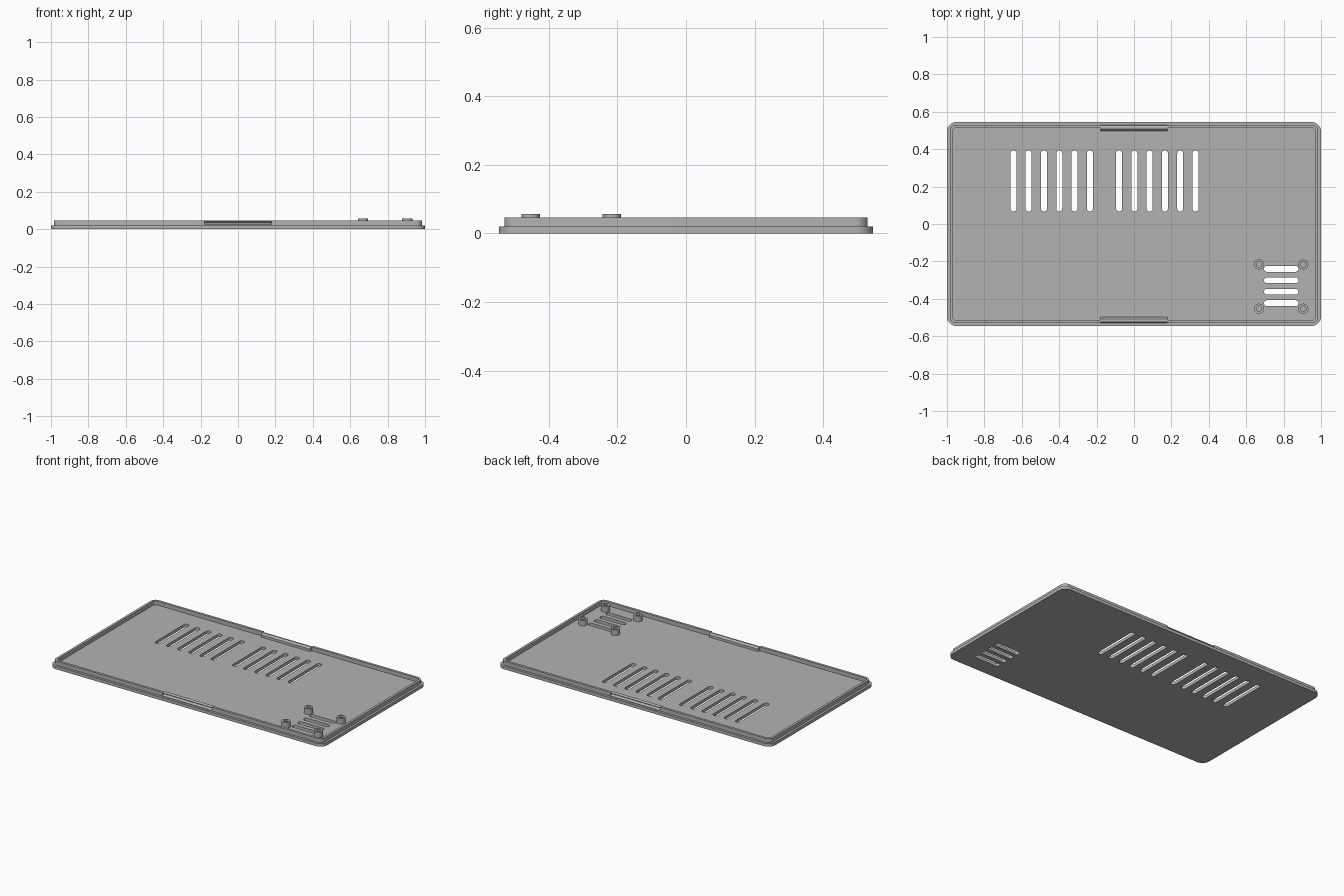
import bpy
from math import cos, sin, pi

if "Cube" in bpy.data.objects:
    bpy.data.objects.remove(bpy.data.objects["Cube"])

grey = bpy.data.materials.new("plain grey")
grey.use_nodes = True
grey.diffuse_color = (0.45, 0.45, 0.45, 1)
grey.node_tree.nodes["Principled BSDF"].inputs["Base Color"].default_value = grey.diffuse_color

FLOOR, RIM_TOP, BOSS_TOP, TAB = 0.02, 0.046, 0.057, 0.18


def rounded(cx, cy, hx, hy, r, steps=8):
    """Rounded rectangle outline, starting at the lower right corner."""
    pts = []
    for q, (sx, sy) in enumerate([(1, -1), (1, 1), (-1, 1), (-1, -1)]):
        for i in range(steps + 1):
            a = (q - 1 + i / steps) * pi / 2
            pts.append((cx + sx * (hx - r) + r * cos(a), cy + sy * (hy - r) + r * sin(a)))
    return pts


def extrude(name, outlines, z0, z1):
    """Flat solid from outlines; inner outlines become holes."""
    curve = bpy.data.curves.new(name, "CURVE")
    curve.dimensions = "2D"
    curve.fill_mode = "BOTH"
    curve.extrude = (z1 - z0) / 2
    for pts in outlines:
        spline = curve.splines.new("POLY")
        spline.points.add(len(pts) - 1)
        for p, (x, y) in zip(spline.points, pts):
            p.co = (x, y, 0, 1)
        spline.use_cyclic_u = True
    curve.materials.append(grey)
    obj = bpy.data.objects.new(name, curve)
    obj.location.z = (z0 + z1) / 2
    bpy.context.collection.objects.link(obj)
    bpy.ops.object.select_all(action="DESELECT")
    obj.select_set(True)
    bpy.context.view_layer.objects.active = obj
    bpy.ops.object.convert(target="MESH")
    bpy.ops.object.shade_smooth_by_angle(angle=0.6)
    return bpy.context.object


# Base plate with two banks of long vents and one small group of cross vents
vents = [rounded(start + i * 0.0818, 0.23, 0.016, 0.163, 0.0155)
         for start in (-0.645, -0.08) for i in range(6)]
vents += [rounded(0.787, -0.24 - i * 0.061, 0.092, 0.0155, 0.015) for i in range(4)]
extrude("base_plate", [rounded(0, 0, 1, 0.545, 0.05)] + vents, 0, FLOOR)

# Raised rim in two halves, leaving gaps for the snap tabs
for side, sx in (("left", 1), ("right", -1)):
    outline = []
    for inset in (0.015, 0.031):
        hx, hy = 1 - inset, 0.545 - inset
        half = [p for p in rounded(0, 0, hx, hy, 0.05 - inset) if p[0] > 0]
        half = [(TAB, -hy)] + half + [(TAB, hy)]
        outline += half if not outline else half[::-1]
    extrude(side + "_rim", [[(sx * x, y) for x, y in outline]], FLOOR - 0.001, RIM_TOP)

# Snap tabs: grooved outside, thickened and bevelled inside
profile = [(0.53, 0.019), (0.53, 0.024), (0.519, 0.034), (0.527, 0.041), (0.519, RIM_TOP),
           (0.509, RIM_TOP), (0.498, 0.036), (0.498, 0.019)]
for side, sy in (("back", 1), ("front", -1)):
    n = len(profile)
    verts = [(x, sy * y, z) for x in (-TAB, TAB) for y, z in profile]
    faces = [(i, (i + 1) % n, n + (i + 1) % n, n + i) for i in range(n)]
    faces += [tuple(range(n))[::-1], tuple(range(n, 2 * n))]
    if sy > 0:
        faces = [f[::-1] for f in faces]
    mesh = bpy.data.meshes.new(side + "_snap_tab")
    mesh.from_pydata(verts, [], faces)
    mesh.materials.append(grey)
    bpy.context.collection.objects.link(bpy.data.objects.new(side + "_snap_tab", mesh))

# Hollow screw bosses around the small vents
for row, y in (("front", -0.453), ("back", -0.216)):
    for side, x in (("right", 0.668), ("left", 0.905)):
        rings = [rounded(x, y, r, r, r - 0.0001) for r in (0.027, 0.014)]
        extrude(row + "_" + side + "_boss", rings, FLOOR - 0.001, BOSS_TOP)
